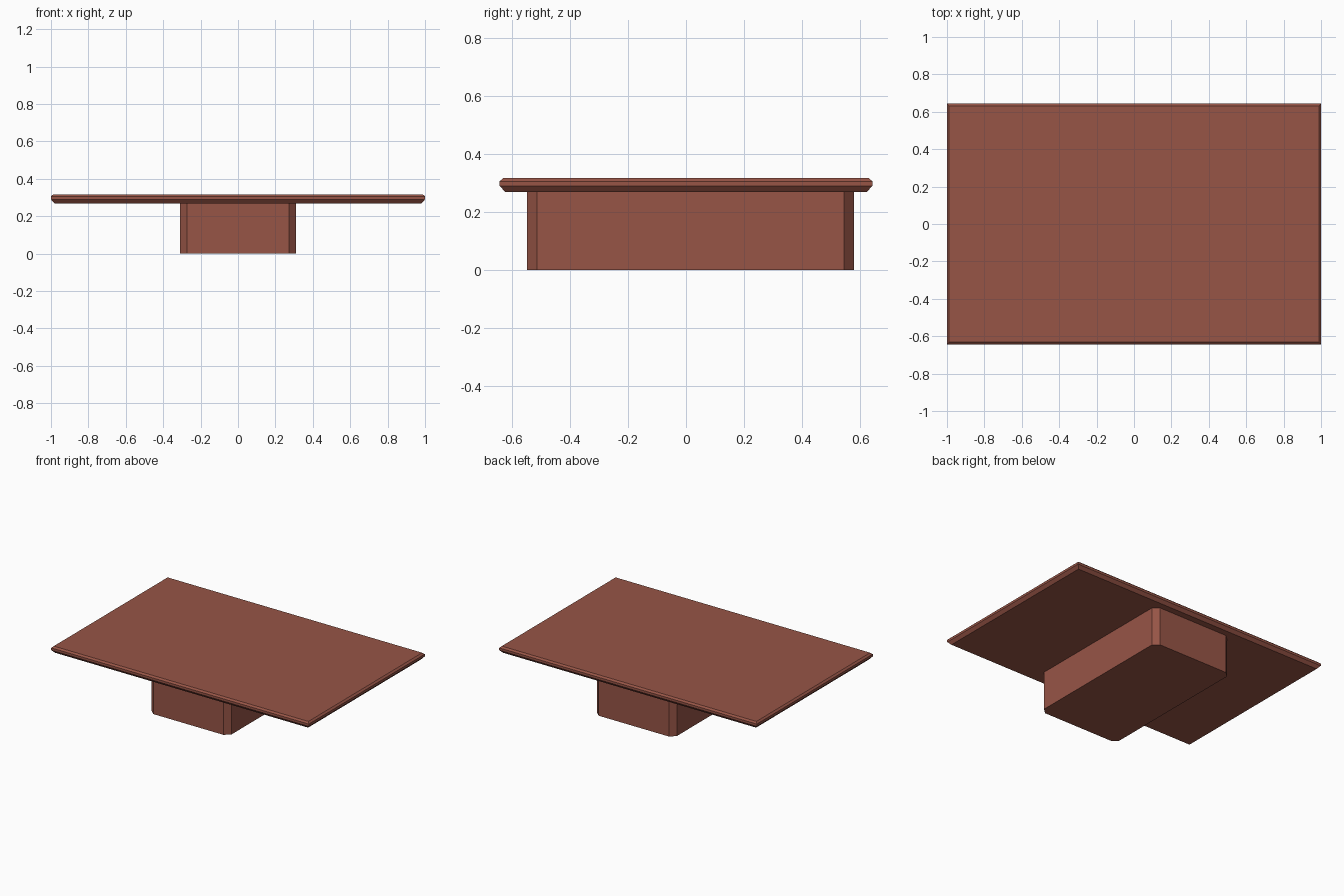
import bpy
import bmesh

cube = bpy.data.objects.get("Cube")
if cube:
    bpy.data.objects.remove(cube, do_unlink=True)

# Reddish brown wood
wood = bpy.data.materials.new("reddish_brown_wood")
wood.use_nodes = True
colour = (0.31, 0.09, 0.062, 1)
wood.diffuse_color = colour
wood.node_tree.nodes["Principled BSDF"].inputs["Base Color"].default_value = colour


def rectangle(hx, hy, cx=0, cy=0):
    """Horizontal rectangle outline, with corners cut off by cx and cy."""
    if not cx:
        return [(hx, -hy), (hx, hy), (-hx, hy), (-hx, -hy)]
    return [(hx - cx, -hy), (hx, cy - hy), (hx, hy - cy), (hx - cx, hy),
            (cx - hx, hy), (-hx, hy - cy), (-hx, cy - hy), (cx - hx, -hy)]


def loft(name, levels, y_offset=0):
    """Closed solid through outlines stacked at the given heights."""
    bm = bmesh.new()
    rings = [[bm.verts.new((x, y + y_offset, z)) for x, y in outline]
             for z, outline in levels]
    bm.faces.new(rings[0][::-1])
    bm.faces.new(rings[-1])
    for low, high in zip(rings, rings[1:]):
        for i in range(len(low)):
            j = (i + 1) % len(low)
            bm.faces.new((low[i], low[j], high[j], high[i]))
    bmesh.ops.recalc_face_normals(bm, faces=bm.faces)
    mesh = bpy.data.meshes.new(name)
    bm.to_mesh(mesh)
    bm.free()
    mesh.materials.append(wood)
    obj = bpy.data.objects.new(name, mesh)
    bpy.context.collection.objects.link(obj)
    return obj


# Table top with a bevelled rim: (height, inset from the full size)
rim = [(0.269, 0.019), (0.29, 0), (0.306, 0), (0.317, 0.012)]
loft("table_top", [(z, rectangle(1 - d, 0.643 - d)) for z, d in rim])

# Block base with cut corners, set slightly towards the back
footprint = rectangle(0.31, 0.564, 0.038, 0.034)
loft("base_block", [(0, footprint), (0.27, footprint)], y_offset=0.015)
